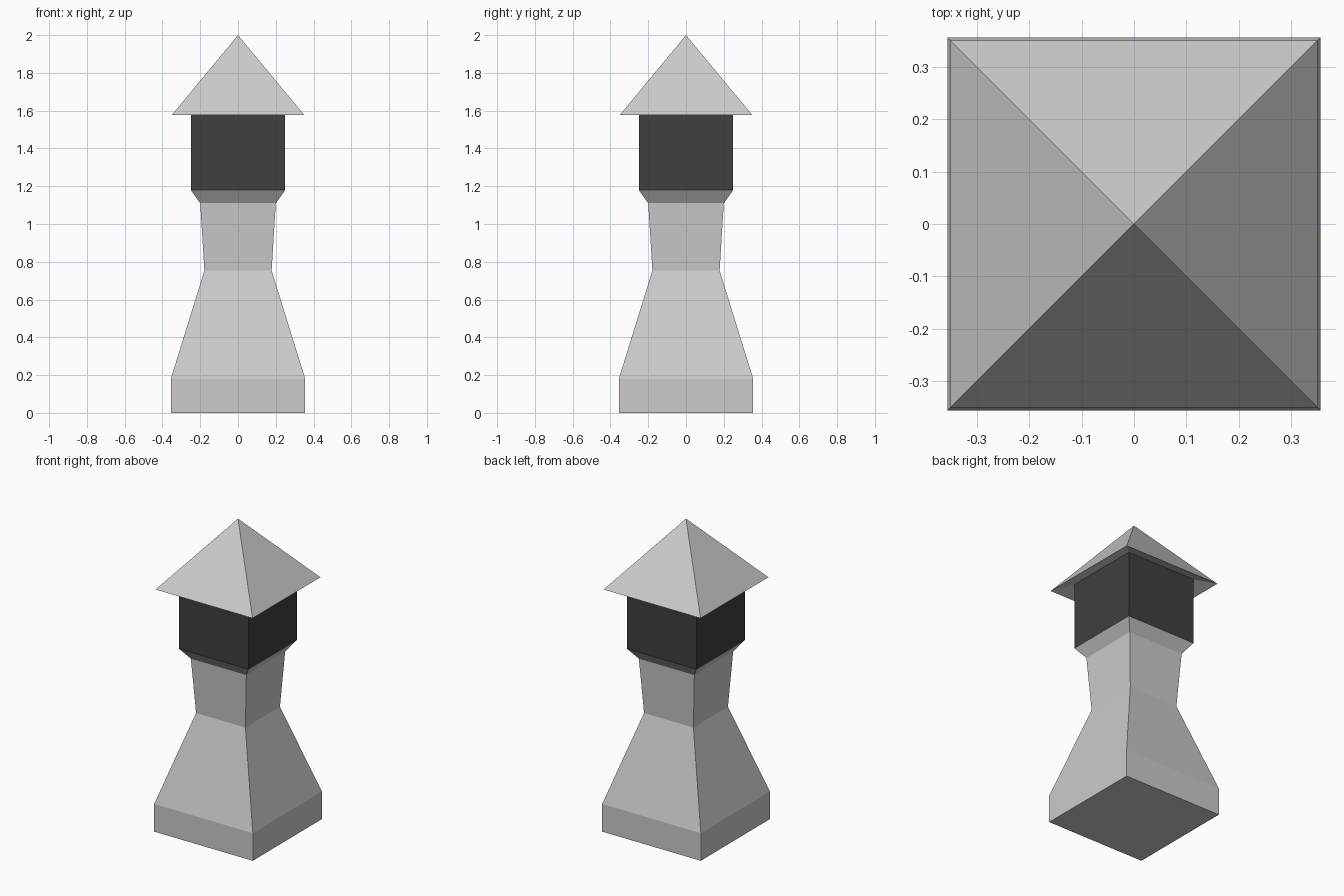
import bpy
import bmesh

if "Cube" in bpy.data.objects:
    bpy.data.objects.remove(bpy.data.objects["Cube"])


def square_loft(name, profile, cap_bottom=False, material=None):
    """Stack square rings (half width, z); a half width of 0 becomes a point."""
    bm = bmesh.new()
    rings = []
    for h, z in profile:
        if h == 0:
            rings.append([bm.verts.new((0, 0, z))] * 4)
        else:
            rings.append([bm.verts.new((sx * h, sy * h, z))
                          for sx, sy in ((-1, -1), (1, -1), (1, 1), (-1, 1))])
    if cap_bottom:
        bm.faces.new(rings[0][::-1])
    for low, high in zip(rings, rings[1:]):
        for i in range(4):
            j = (i + 1) % 4
            corners = [low[i], low[j], high[j], high[i]]
            bm.faces.new(list(dict.fromkeys(corners)))
    mesh = bpy.data.meshes.new(name)
    bm.to_mesh(mesh)
    bm.free()
    obj = bpy.data.objects.new(name, mesh)
    bpy.context.collection.objects.link(obj)
    if material:
        mesh.materials.append(material)
    return obj


black = bpy.data.materials.new("black")
black.diffuse_color = (0.05, 0.05, 0.05, 1)
black.use_nodes = True
black.node_tree.nodes["Principled BSDF"].inputs["Base Color"].default_value = black.diffuse_color

# Pedestal: plinth, tapered skirt, slim neck and flared collar
square_loft("pedestal", [(0.356, 0), (0.356, 0.18), (0.178, 0.753),
                         (0.2, 1.11), (0.25, 1.18)], cap_bottom=True)

# Dark lantern box
square_loft("lantern_box", [(0.25, 1.18), (0.25, 1.615)], material=black)

# Pyramid roof with a slightly hollowed underside
square_loft("roof", [(0.25, 1.615), (0.35, 1.578), (0, 2.0)])
